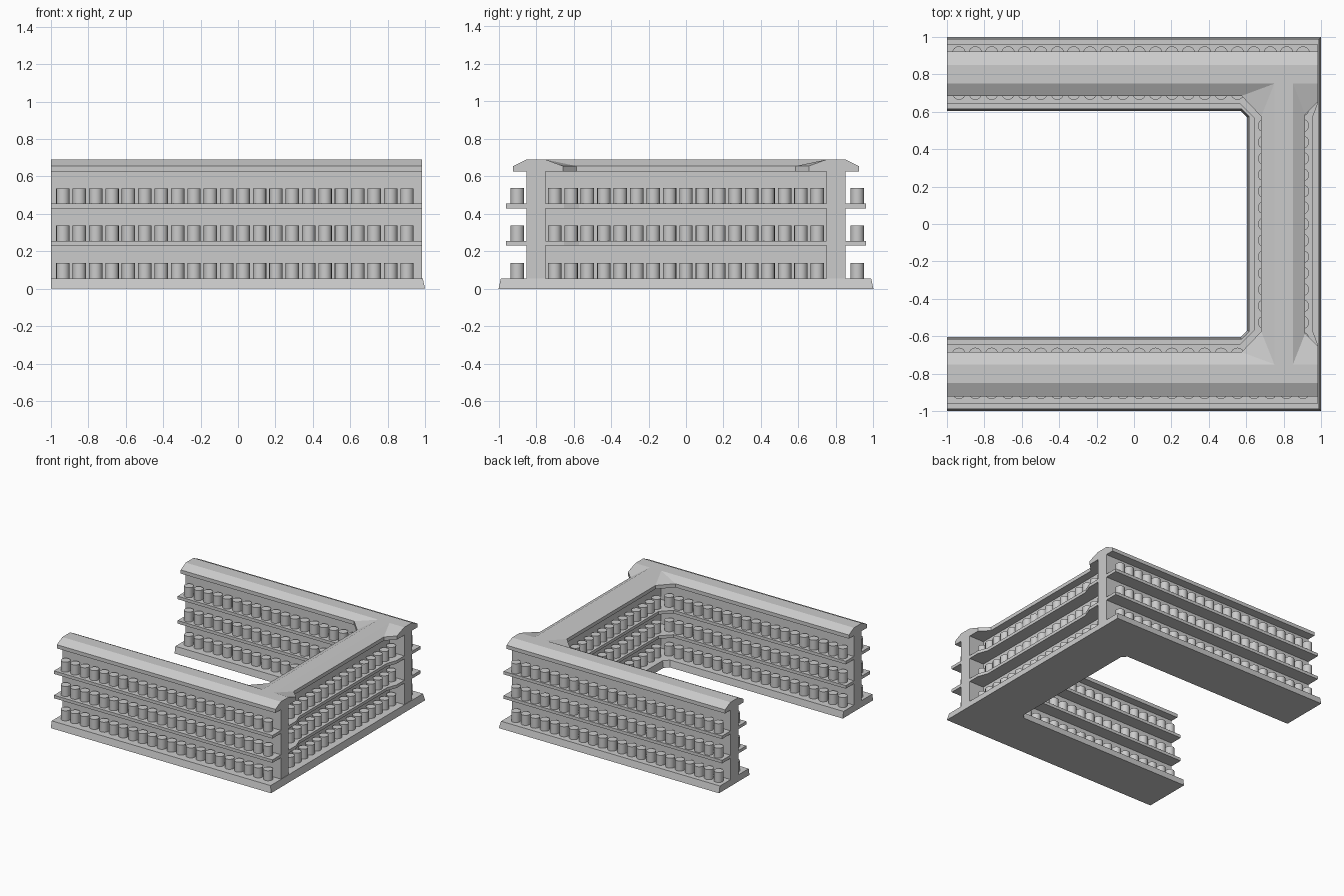
import bpy, bmesh
from mathutils import Matrix, Vector

cube = bpy.data.objects.get("Cube")
if cube:
    bpy.data.objects.remove(cube)

grey = bpy.data.materials.new("light_grey")
grey.use_nodes = True
grey.diffuse_color = (0.6, 0.6, 0.6, 1)
grey.node_tree.nodes["Principled BSDF"].inputs["Base Color"].default_value = grey.diffuse_color


def finish(bm, name):
    mesh = bpy.data.meshes.new(name)
    bm.to_mesh(mesh)
    bm.free()
    mesh.materials.append(grey)
    obj = bpy.data.objects.new(name, mesh)
    bpy.context.collection.objects.link(obj)
    return obj


def outline(side, end, outer, inner, back, notch, corner):
    """U-shaped plan, mirrored in y; notch and corner are the chamfers' ends."""
    half = [(side, notch[0]), (end, notch[1]), (end, outer), (-1, outer),
            (-1, inner), (corner, inner), (back, corner)]
    return half + [(x, -y) for x, y in reversed(half)]


def stack(name, layers):
    """Solid through a list of (outline, height) layers, bottom to top."""
    bm = bmesh.new()
    rings = [[bm.verts.new((x, y, z)) for x, y in plan] for plan, z in layers]
    bm.faces.new(rings[0][::-1])
    bm.faces.new(rings[-1])
    for low, high in zip(rings, rings[1:]):
        for i in range(len(low)):
            j = (i + 1) % len(low)
            bm.faces.new((low[i], low[j], high[j], high[i]))
    bmesh.ops.remove_doubles(bm, verts=bm.verts, dist=0.0005)
    bmesh.ops.recalc_face_normals(bm, faces=bm.faces)
    return finish(bm, name)


# Base plinth with a slight taper
stack("base", [(outline(1, 1, 1, 0.605, 0.605, (0.57, 0.65), 0.57), 0),
               (outline(0.988, 0.988, 0.988, 0.615, 0.615, (0.57, 0.65), 0.575), 0.055)])

# Central partition wall
wall = outline(0.85, 0.985, 0.85, 0.75, 0.75, (0.75, 0.75), 0.75)
stack("wall", [(wall, 0.05), (wall, 0.63)])

# Shelves on both sides of the wall
shelf = outline(0.955, 0.985, 0.96, 0.645, 0.645, (0.57, 0.65), 0.565)
for name, z in (("lower_shelf", 0.23), ("upper_shelf", 0.43)):
    stack(name, [(shelf, z), (shelf, z + 0.025)])

# Sloped roof with hipped corners
eave = outline(0.915, 0.985, 0.922, 0.685, 0.68, (0.585, 0.655), 0.575)
stack("roof", [(eave, 0.625), (eave, 0.655), (wall, 0.69)])

# Rows of jars: start point, direction, count
PITCH = 0.0876
START = -0.936
along_x, along_y = Vector((PITCH, 0, 0)), Vector((0, PITCH, 0))
rows = {
    "front_outer": ((START, -0.9), along_x, 22),
    "back_outer": ((START, 0.914), along_x, 22),
    "front_inner": ((START, -0.697), along_x, 19),
    "back_inner": ((START, 0.7), along_x, 19),
    "left_outer": ((0.9, -8 * PITCH), along_y, 17),
    "left_inner": ((0.698, -7 * PITCH), along_y, 15),
}
RADIUS, HEIGHT = 0.036, 0.082
for row, (start, step, count) in rows.items():
    bm = bmesh.new()
    for floor in (0.055, 0.255, 0.455):
        first = Vector((*start, floor + HEIGHT / 2))
        for i in range(count):
            bmesh.ops.create_cone(bm, cap_ends=True, segments=16, radius1=RADIUS,
                                  radius2=RADIUS, depth=HEIGHT,
                                  matrix=Matrix.Translation(first + step * i))
    jars = finish(bm, row + "_jars")
    bpy.ops.object.select_all(action="DESELECT")
    jars.select_set(True)
    bpy.context.view_layer.objects.active = jars
    bpy.ops.object.shade_smooth_by_angle(angle=0.7)
